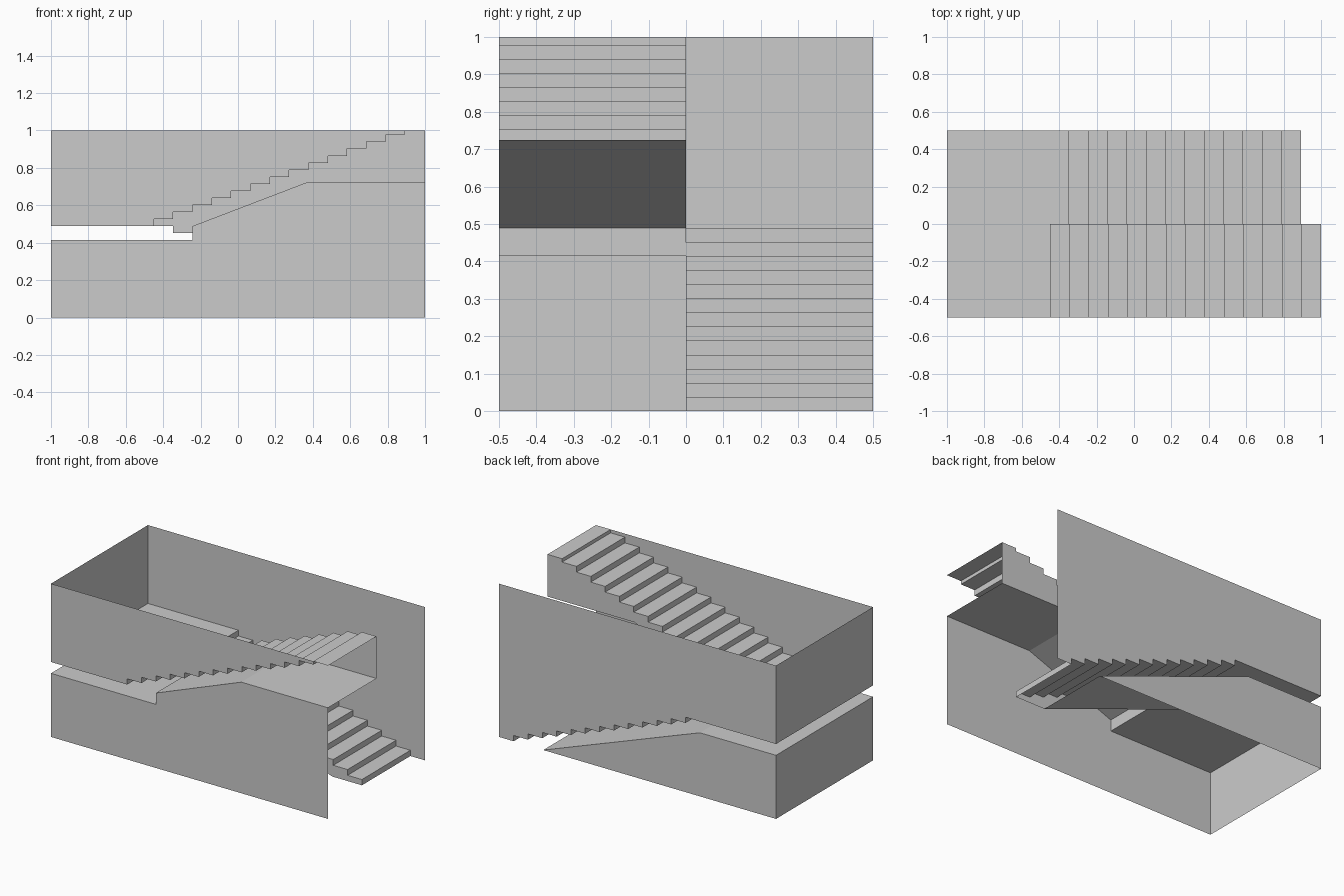
import bpy

if "Cube" in bpy.data.objects:
    bpy.data.objects.remove(bpy.data.objects["Cube"])

# Main dimensions
X0, GO, RISE = -0.45, 0.1034, 0.0376      # first upper riser, tread depth, riser height
N = 13                                    # risers up to the half landing
LAND, UNDER = N * RISE, 0.415             # landing top and underside
XTOP = X0 + N * GO                        # riser at the foot / head of the flights
DROP = X0 + 2 * GO                        # edge of landing under the upper flight
TOP_SOFFIT, KINK, FOOT = 0.725, 0.374, 0.68


def make(name, verts, faces):
    me = bpy.data.meshes.new(name)
    me.from_pydata(verts, [], faces)
    me.update()
    ob = bpy.data.objects.new(name, me)
    bpy.context.collection.objects.link(ob)
    return ob


def ribbon(name, prof, y0, y1):
    """Sweep an open x-z profile across the width of a flight."""
    n = len(prof)
    verts = [(x, y, z) for y in (y0, y1) for x, z in prof]
    make(name, verts, [(i, i + 1, n + i + 1, n + i) for i in range(n - 1)])


def sheet(name, prof, y):
    """Single upright face in the x-z plane."""
    make(name, [(x, y, z) for x, z in prof], [tuple(range(len(prof)))])


def end_sheet(name, x, z0, z1):
    make(name, [(x, -.5, z0), (x, -.5, z1), (x, .5, z1), (x, .5, z0)], [(0, 1, 2, 3)])


# Step profiles: upper rises towards +x, lower descends towards +x
upper = []
for k in range(N + 1):
    x = X0 + k * GO
    upper += [(x, LAND + k * RISE), (x, min(1, LAND + (k + 1) * RISE))]
lower = []
for k in range(N):
    x = X0 + (k + 1) * GO
    lower += [(x, LAND - k * RISE), (x, LAND - (k + 1) * RISE)]
upper_soffit = [(DROP, UNDER), (DROP, LAND), (KINK, TOP_SOFFIT), (1, TOP_SOFFIT)]

# Treads, risers and landings
ribbon("upper_steps", [(-1, LAND)] + upper + [(1, 1)], -.5, 0)
ribbon("lower_steps", [(-1, LAND)] + lower, 0, .5)

# Undersides
ribbon("upper_soffit", [(-1, UNDER)] + upper_soffit, -.5, 0)
ribbon("lower_soffit", [(-1, UNDER), (X0, UNDER), (FOOT, 0)], 0, .5)

# Stair sides facing the well between the flights
sheet("upper_stringer", upper + [(1, 1)] + upper_soffit[:0:-1]
      + [(DROP, LAND - RISE), (X0 + GO, LAND - RISE), (X0 + GO, LAND)], 0)
sheet("lower_stringer", [(X0, UNDER), (DROP, UNDER)] + lower[3:] + [(FOOT, 0)], 0)

# Front walls above and below the upper flight
sheet("front_wall_upper", [(-1, 1), (-1, LAND)] + upper, -.5)
sheet("front_wall_lower", [(-1, 0), (-1, UNDER)] + upper_soffit + [(1, 0)], -.5)

# Back walls above and below the lower flight
sheet("back_wall_upper", [(-1, 1), (-1, LAND)] + lower + [(1, 0), (1, 1)], .5)
sheet("back_wall_lower", [(-1, 0), (-1, UNDER), (X0, UNDER), (FOOT, 0)], .5)

# End walls behind the landing
end_sheet("end_wall_upper", -1, LAND, 1)
end_sheet("end_wall_lower", -1, 0, UNDER)
